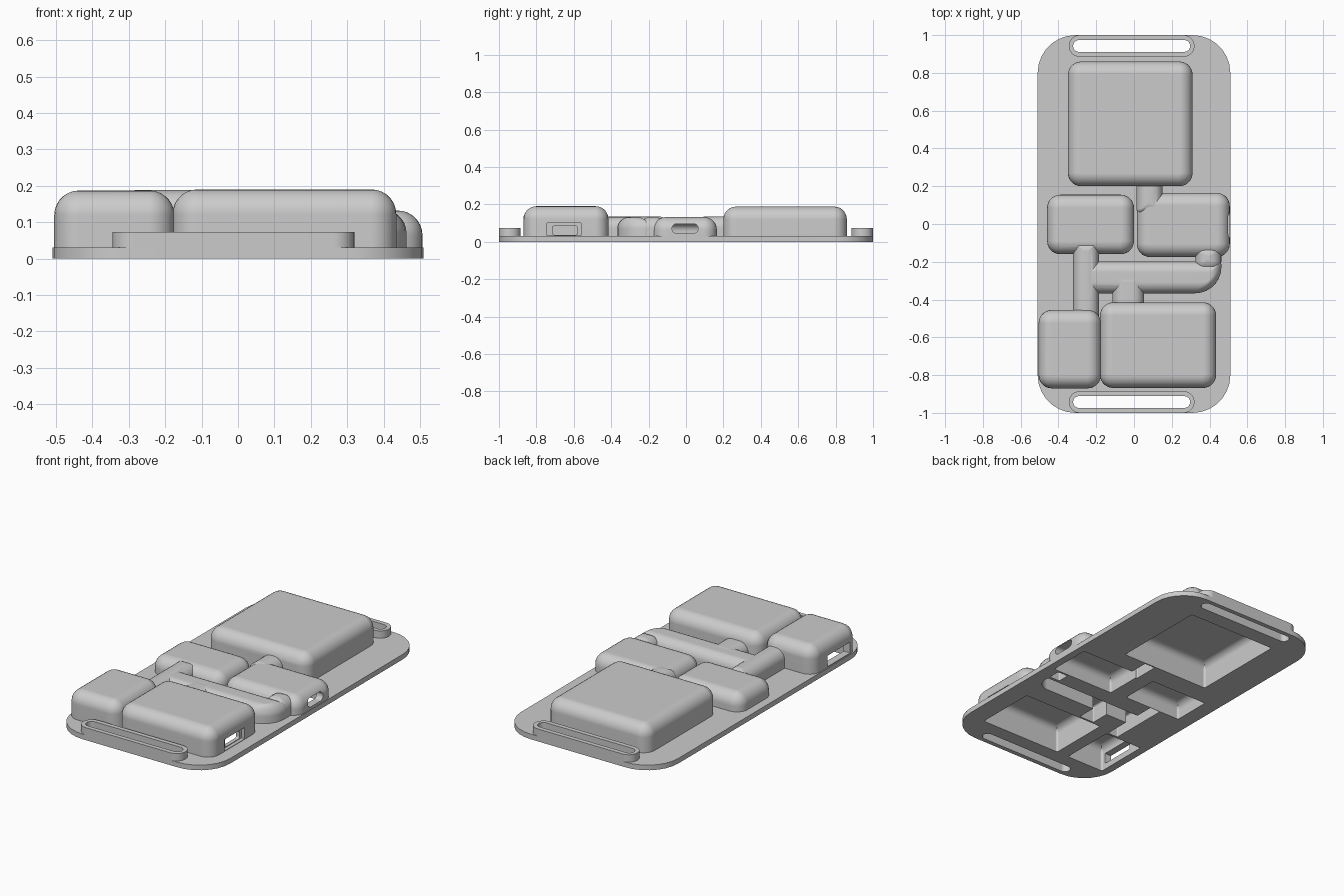
import bpy, bmesh, math

if "Cube" in bpy.data.objects:
    bpy.data.objects.remove(bpy.data.objects["Cube"], do_unlink=True)

grey = bpy.data.materials.new("plain grey")
grey.use_nodes = True
grey.diffuse_color = (0.6, 0.6, 0.6, 1)
grey.node_tree.nodes["Principled BSDF"].inputs["Base Color"].default_value = (0.6, 0.6, 0.6, 1)


def outline(x0, x1, y0, y1, radii):
    """Rounded rectangle, corners in order: right back, left back, left front, right front."""
    points = []
    limit = min(x1 - x0, y1 - y0) - 0.022
    corners = [(x1, y1, -1, -1), (x0, y1, 1, -1), (x0, y0, 1, 1), (x1, y0, -1, 1)]
    for i, ((x, y, sx, sy), r) in enumerate(zip(corners, radii)):
        r = max(min(r, limit), 0.002)
        for k in range(8):
            a = math.pi / 2 * (i + k / 7)
            points.append((x + sx * r + r * math.cos(a), y + sy * r + r * math.sin(a)))
    return points


def block(name, x0, x1, y0, y1, z0, z1, radii, top=0, along_x=False):
    """Rounded block with an optional rounded upper edge."""
    if not isinstance(radii, tuple):
        radii = (radii,) * 4
    levels = [(0, z0), (0, z1 - top)]
    if top:
        for k in range(1, 8):
            a = math.pi / 2 * k / 7
            levels.append((top * (1 - math.cos(a)), z1 - top + top * math.sin(a)))
    bm = bmesh.new()
    rings = []
    for inset, z in levels:
        ring = outline(x0 + inset, x1 - inset, y0 + inset, y1 - inset,
                       [r - inset for r in radii])
        rings.append([bm.verts.new((z, x, y) if along_x else (x, y, z)) for x, y in ring])
    for low, high in zip(rings, rings[1:]):
        for i in range(len(low)):
            j = (i + 1) % len(low)
            bm.faces.new((low[i], low[j], high[j], high[i]))
    bm.faces.new(rings[0][::-1])
    bm.faces.new(rings[-1])
    mesh = bpy.data.meshes.new(name)
    bm.to_mesh(mesh)
    bm.free()
    mesh.materials.append(grey)
    obj = bpy.data.objects.new(name, mesh)
    bpy.context.scene.collection.objects.link(obj)
    return obj


def combine(obj, operands):
    """Apply a list of (operation, helper) booleans, then soften the shading."""
    for operation, helper in operands:
        mod = obj.modifiers.new(helper.name, "BOOLEAN")
        mod.operation, mod.object, mod.solver = operation, helper, "EXACT"
        helper.hide_render = True
    bpy.context.view_layer.update()
    graph = bpy.context.evaluated_depsgraph_get()
    mesh = bpy.data.meshes.new_from_object(obj.evaluated_get(graph))
    obj.modifiers.clear()
    obj.data = mesh
    mesh.materials.clear()
    mesh.materials.append(grey)
    for p in mesh.polygons:
        p.material_index = 0
    bpy.ops.object.select_all(action="DESELECT")
    obj.select_set(True)
    bpy.context.view_layer.objects.active = obj
    bpy.ops.object.shade_smooth_by_angle(angle=math.radians(25))
    weighted = obj.modifiers.new("weighted normals", "WEIGHTED_NORMAL")
    weighted.keep_sharp = True


# Housings: name, x range, y range, top
housings = [
    ("battery_housing", -0.35, 0.31, 0.2, 0.86, 0.188),
    ("left_module_housing", 0.015, 0.507, -0.175, 0.165, 0.132),
    ("right_module_housing", -0.46, 0.0, -0.16, 0.155, 0.13),
    ("front_right_housing", -0.505, -0.175, -0.87, -0.455, 0.187),
    ("front_left_housing", -0.18, 0.435, -0.868, -0.415, 0.19),
]
# Wire channels: name, x range, y range, top, corner radii
channels = [
    ("cross_channel", -0.3, 0.463, -0.367, -0.198, 0.131, (0.02, 0.05, 0.05, 0.14)),
    ("corner_channel", 0.325, 0.462, -0.25, -0.11, 0.133, 0.05),
    ("right_channel", -0.322, -0.185, -0.52, -0.085, 0.135, 0.03),
    ("front_channel", -0.115, 0.053, -0.48, -0.25, 0.1335, 0.03),
    ("back_channel", 0.013, 0.152, 0.05, 0.27, 0.136, 0.03),
]

unions, cuts = [], []
for name, x0, x1, y0, y1, top in housings:
    w = 0.042
    unions.append(block(name, x0, x1, y0, y1, 0.01, top, 0.07, 0.068))
    cuts.append(block(name + "_cavity", x0 + w, x1 - w, y0 + w, y1 - w,
                      -0.02, top - 0.036, 0.012, 0.04))
for name, x0, x1, y0, y1, top, radii in channels:
    w = 0.035
    unions.append(block(name, x0, x1, y0, y1, 0.011, top, radii, 0.06))
    inner = tuple(max(r - w, 0.006) for r in radii) if isinstance(radii, tuple) else 0.006
    cuts.append(block(name + "_cavity", x0 + w, x1 - w, y0 + w, y1 - w,
                      -0.021, top - 0.034, inner, 0.01))

# Port openings through the side walls
cuts += [
    block("charge_port_recess", -0.745, -0.56, 0.033, 0.1, 0.415, 0.47, 0.004, along_x=True),
    block("charge_port", -0.715, -0.58, 0.037, 0.085, 0.33, 0.471, 0.012, along_x=True),
    block("data_port", -0.075, 0.065, 0.045, 0.096, 0.4, 0.56, 0.025, along_x=True),
    block("side_port", -0.8, -0.59, 0.036, 0.1, -0.57, -0.42, 0.004, along_x=True),
]

# Raised rims around the strap slots at both ends
slots = []
for end, y in (("front", -0.9425), ("back", 0.9425)):
    slot = block(end + "_slot", -0.322, 0.297, y - 0.031, y + 0.031, -0.03, 0.12, 0.03)
    rim = block(end + "_strap_rim", -0.345, 0.32, y - 0.0575, y + 0.0575, 0.029, 0.073, 0.057)
    combine(rim, [("DIFFERENCE", slot)])
    slots.append(slot)

# Base plate merged with the housings, then hollowed out
shell = block("case_shell", -0.51, 0.51, -1, 1, 0, 0.03, 0.2)
combine(shell, [("UNION", o) for o in unions] + [("DIFFERENCE", o) for o in cuts + slots])

for helper in unions + cuts + slots:
    bpy.data.objects.remove(helper, do_unlink=True)
